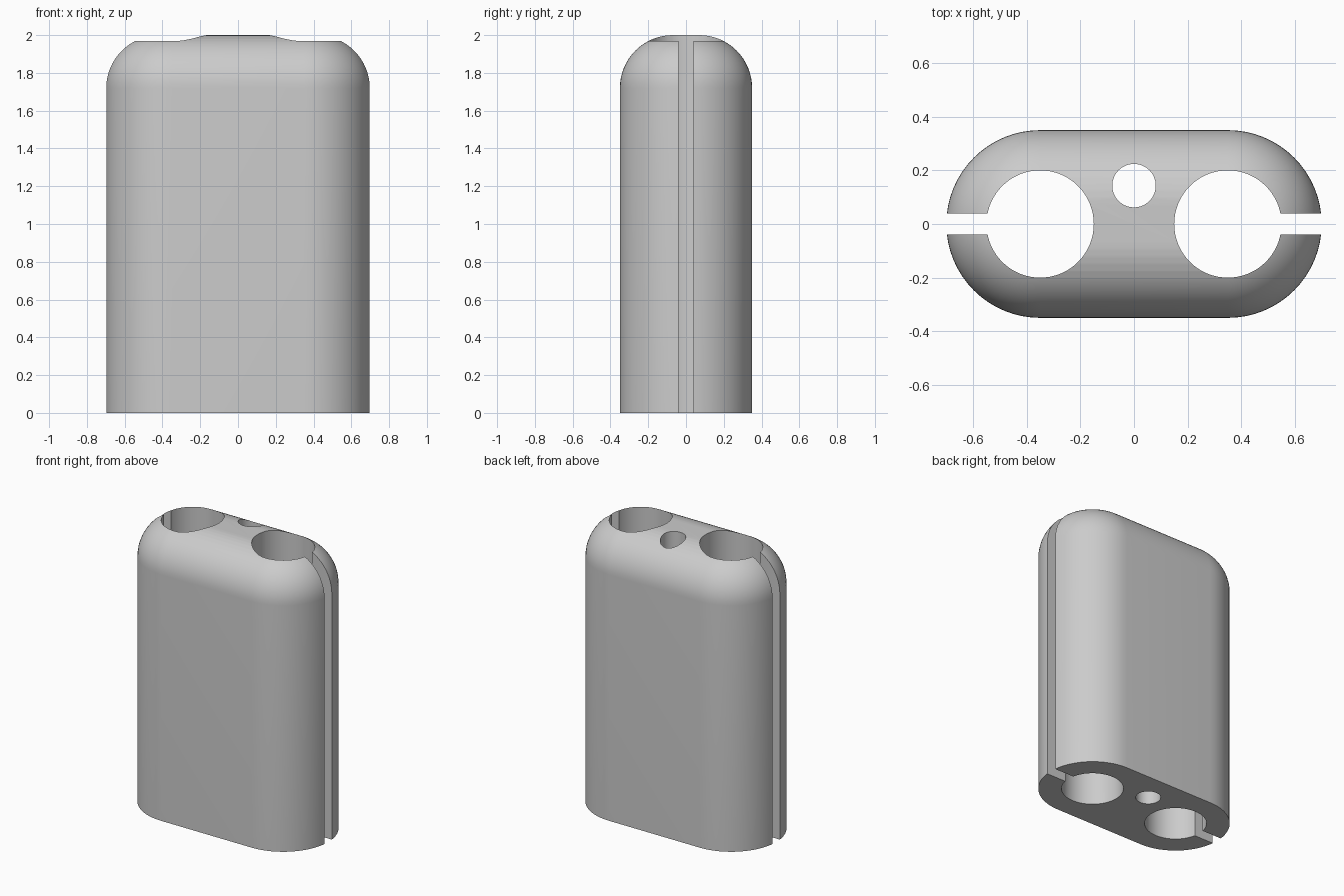
import bpy, bmesh
from math import pi, sin, cos, radians
from mathutils import Matrix

R = 0.35        # end radius of the body and x of the end centres
FILLET = 0.28   # rounding of the top edge
HEIGHT = 2.0

old = bpy.data.objects.get("Cube")
if old:
    bpy.data.objects.remove(old, do_unlink=True)

grey = bpy.data.materials.new("plain_grey")
grey.use_nodes = True
colour = (0.6, 0.6, 0.6, 1)
grey.diffuse_color = colour
grey.node_tree.nodes["Principled BSDF"].inputs["Base Color"].default_value = colour


def to_object(name, bm):
    bmesh.ops.recalc_face_normals(bm, faces=bm.faces)
    mesh = bpy.data.meshes.new(name)
    bm.to_mesh(mesh)
    bm.free()
    mesh.materials.append(grey)
    obj = bpy.data.objects.new(name, mesh)
    bpy.context.collection.objects.link(obj)
    return obj


def stadium(radius, steps=32):
    """Outline of two half circles joined by straight sides."""
    points = []
    for side in (1, -1):
        for i in range(steps + 1):
            a = -pi / 2 + pi * i / steps
            points.append((side * (R + radius * cos(a)), side * radius * sin(a)))
    return points


def hole_cutter(name, x, y, radius):
    bm = bmesh.new()
    bmesh.ops.create_cone(bm, cap_ends=True, segments=72, radius1=radius, radius2=radius,
                          depth=3, matrix=Matrix.Translation((x, y, 1)))
    return to_object(name, bm)


def slot_cutter(name, side):
    bm = bmesh.new()
    place = Matrix.Translation((side * 0.7, 0, 1)) @ Matrix.Diagonal((0.6, 0.08, 3, 1))
    bmesh.ops.create_cube(bm, size=1, matrix=place)
    return to_object(name, bm)


# Body: stacked outlines with a quarter-round top edge
levels = [(0, R)]
for i in range(17):
    a = pi / 2 * i / 16
    levels.append((HEIGHT - FILLET + FILLET * sin(a), R - FILLET + FILLET * cos(a)))
bm = bmesh.new()
rings = [[bm.verts.new((x, y, z)) for x, y in stadium(r)] for z, r in levels]
for low, high in zip(rings, rings[1:]):
    for i in range(len(low)):
        j = (i + 1) % len(low)
        bm.faces.new((low[i], low[j], high[j], high[i]))
bm.faces.new(rings[0])
bm.faces.new(rings[-1])
body = to_object("holder_body", bm)

# Two large holes with side slots, and one small hole towards the back
cutters = [hole_cutter("small_hole_cutter", 0, 0.143, 0.081)]
for side, word in ((1, "left"), (-1, "right")):
    cutters.append(hole_cutter(word + "_hole_cutter", side * R, 0, 0.2))
    cutters.append(slot_cutter(word + "_slot_cutter", side))

bpy.ops.object.select_all(action="DESELECT")
bpy.context.view_layer.objects.active = body
body.select_set(True)
for cutter in cutters:
    cutter.hide_render = True
    cut = body.modifiers.new(cutter.name, "BOOLEAN")
    cut.operation = "DIFFERENCE"
    cut.solver = "EXACT"
    cut.object = cutter
    bpy.ops.object.modifier_apply(modifier=cut.name)
    bpy.data.objects.remove(cutter, do_unlink=True)

bpy.ops.object.shade_smooth_by_angle(angle=radians(30))
